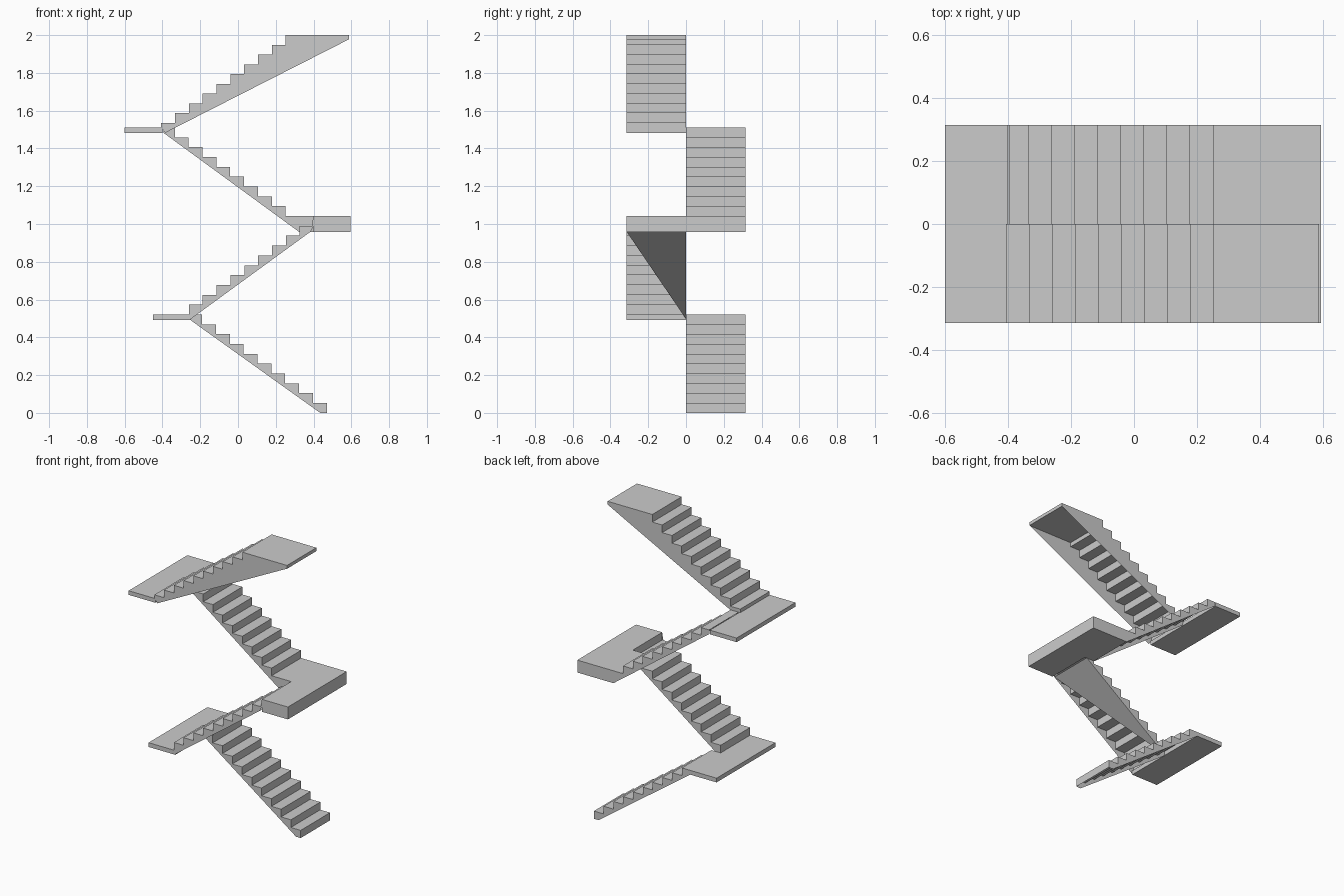
import bpy, bmesh

if "Cube" in bpy.data.objects:
    bpy.data.objects.remove(bpy.data.objects["Cube"])

W = 0.315        # flight width
RUN = 0.0733     # tread depth
RISE = 0.0521    # riser height


def finish(name, bm):
    bmesh.ops.remove_doubles(bm, verts=bm.verts, dist=1e-5)
    me = bpy.data.meshes.new(name)
    bm.to_mesh(me)
    bm.free()
    ob = bpy.data.objects.new(name, me)
    bpy.context.collection.objects.link(ob)
    return ob


def slab(name, outline, z0, z1):
    bm = bmesh.new()
    face = bm.faces.new([bm.verts.new((x, y, z0)) for x, y in outline])
    ext = bmesh.ops.extrude_face_region(bm, geom=[face], use_keep_orig=True)
    for v in ext["geom"]:
        if isinstance(v, bmesh.types.BMVert):
            v.co.z = z1
    bmesh.ops.recalc_face_normals(bm, faces=bm.faces)
    return finish(name, bm)


def zigzag(x, z, d, n, rises=None):
    """Step profile: n risers with treads between, going in x direction d."""
    pts = [(x, z)]
    for i in range(n):
        z += rises[i] if rises else RISE
        pts.append((x, z))
        if i < n - 1:
            x += d * RUN
            pts.append((x, z))
    return pts


def flight(name, steps, under, y0, y1, soffit=False):
    """Treads and risers plus two side plates, open underneath."""
    bm = bmesh.new()
    a = [bm.verts.new((x, y0, z)) for x, z in steps + under]
    b = [bm.verts.new((x, y1, z)) for x, z in steps + under]
    n = len(steps)
    up = steps[-1][0] > steps[0][0]
    for i in range(n - 1):
        q = [a[i], b[i], b[i + 1], a[i + 1]]
        bm.faces.new(q[::-1] if up else q)
    bm.faces.new(a[::-1] if up else a)
    bm.faces.new(b if up else b[::-1])
    if soffit:   # half-covered underside
        bm.faces.new([a[n], b[n], b[n + 1]])
    return finish(name, bm)


# Flights, bottom to top
flight("flight_1", zigzag(0.47, 0, -1, 10) + [(-0.25, 0.521)],
       [(-0.25, 0.49), (0.435, 0)], 0, W)
flight("flight_2", zigzag(-0.26, 0.521, 1, 10),
       [(0.385, 0.96), (-0.25, 0.497)], -W, 0, soffit=True)
flight("flight_3", [(0.325, 1.042)] + zigzag(0.252, 1.042, -1, 9) + [(-0.395, 1.511)],
       [(-0.395, 1.483), (0.325, 0.957)], 0, W)
flight("flight_4", zigzag(-0.407, 1.511, 1, 10, [0.024] + [0.0517] * 9) + [(0.588, 2.0)],
       [(0.588, 1.978), (-0.385, 1.483)], -W, 0)

# Landings
slab("landing_1", [(-0.45, -W), (-0.25, -W), (-0.25, W), (-0.45, W)], 0.492, 0.521)
slab("landing_2", [(0.399, -W), (0.595, -W), (0.595, W), (0.325, W), (0.325, 0), (0.399, 0)],
     0.958, 1.042)
slab("landing_3", [(-0.6, -W), (-0.4, -W), (-0.4, W), (-0.6, W)], 1.483, 1.511)
slab("top_landing", [(0.253, -W), (0.588, -W), (0.588, 0), (0.253, 0)], 1.977, 2.0)
